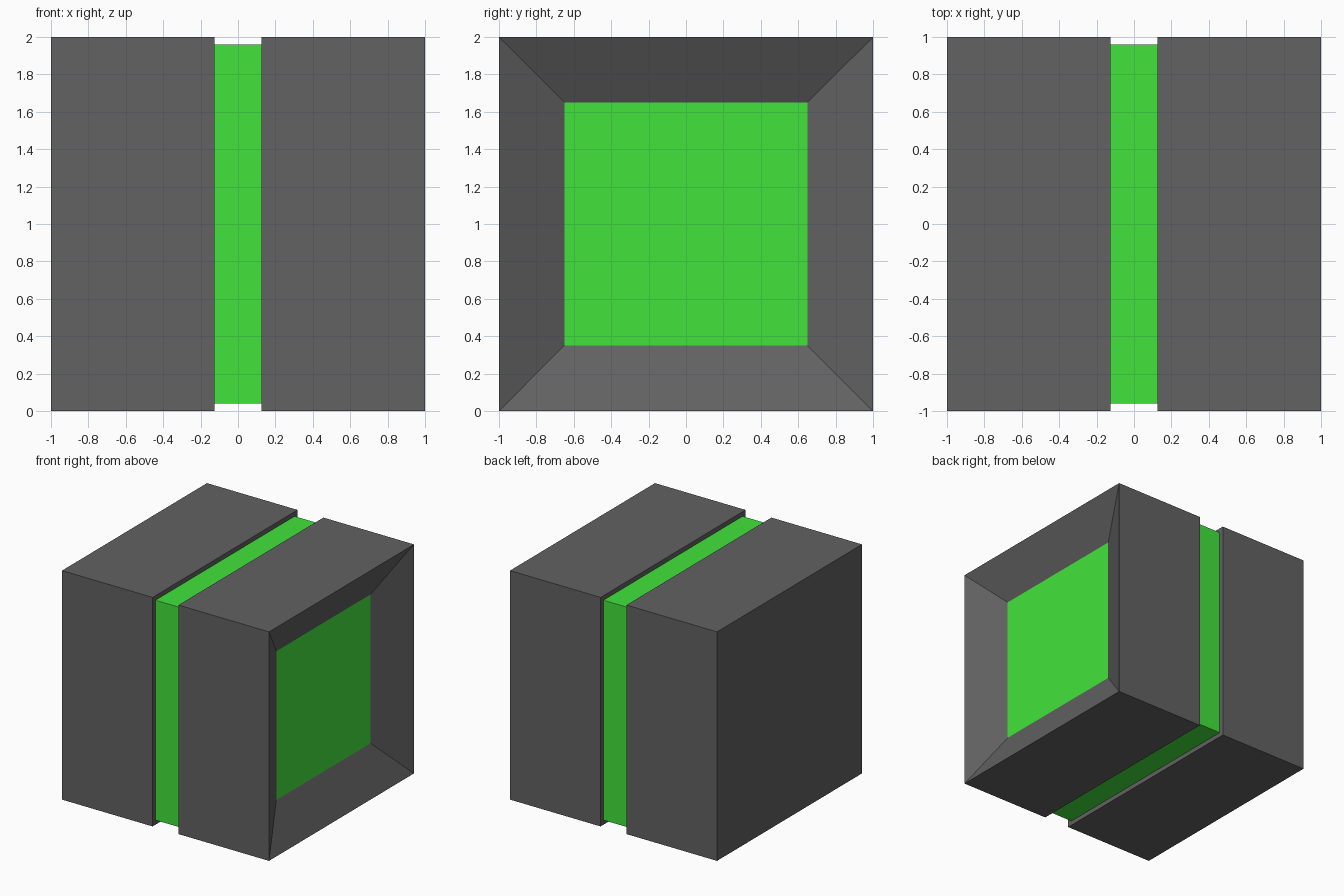
import bpy
import bmesh
from mathutils import Matrix, Vector

cube = bpy.data.objects.get("Cube")
if cube:
    bpy.data.objects.remove(cube, do_unlink=True)

GAP = 0.125        # half width of the central groove
BAND = 1.92        # height and depth of the band
RIM = 0.35         # width of the sloped frame
DEPTH = 0.175      # depth of the recess


def make_material(name, color):
    mat = bpy.data.materials.new(name)
    mat.use_nodes = True
    mat.diffuse_color = color
    mat.node_tree.nodes["Principled BSDF"].inputs["Base Color"].default_value = color
    return mat


grey = make_material("dark_grey", (0.122, 0.122, 0.122, 1))
green = make_material("bright_green", (0.055, 0.77, 0.045, 1))


def make_block(name, x0, x1, size, materials, recessed=False):
    """Box from x0 to x1 with a square section, optionally recessed on its +x face."""
    bm = bmesh.new()
    bmesh.ops.create_cube(bm, size=1)
    bmesh.ops.transform(bm, matrix=Matrix.Diagonal((x1 - x0, size, size, 1)), verts=bm.verts)
    bmesh.ops.translate(bm, vec=Vector(((x0 + x1) / 2, 0, 1)), verts=bm.verts)
    bm.normal_update()
    if recessed:
        # Sloped frame leading to a sunken panel in the second material
        panel = max(bm.faces, key=lambda f: f.normal.x)
        bmesh.ops.inset_region(bm, faces=[panel], thickness=RIM, use_even_offset=True)
        bmesh.ops.translate(bm, vec=Vector((-DEPTH, 0, 0)), verts=panel.verts)
        panel.material_index = 1
    mesh = bpy.data.meshes.new(name)
    bm.to_mesh(mesh)
    bm.free()
    for mat in materials:
        mesh.materials.append(mat)
    obj = bpy.data.objects.new(name, mesh)
    bpy.context.collection.objects.link(obj)
    return obj


# Two outer halves and the narrower band between them
make_block("right_half", -1, -GAP, 2, [grey])
make_block("left_half", GAP, 1, 2, [grey, green], recessed=True)
make_block("middle_band", -GAP, GAP, BAND, [green])
